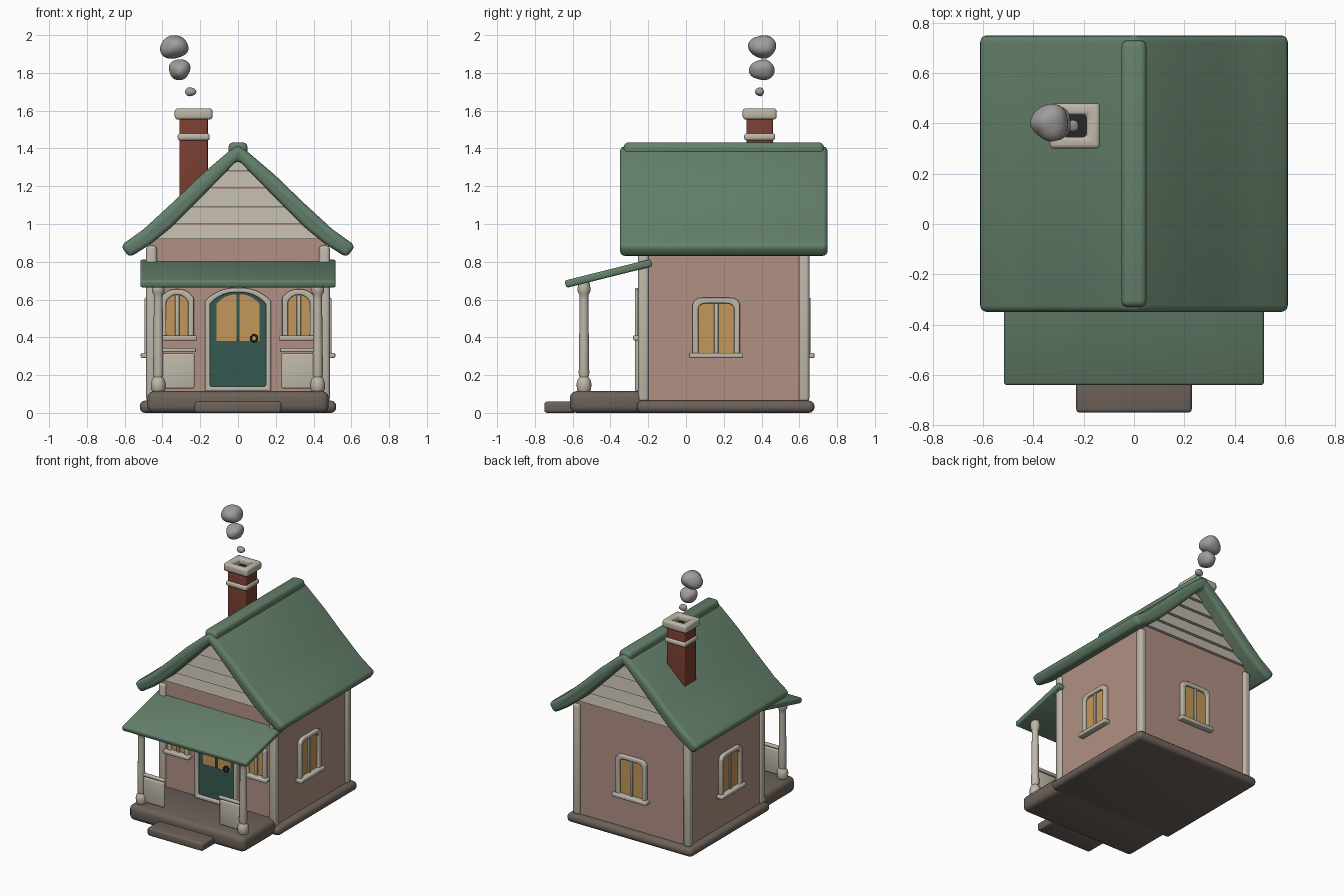
import bpy, bmesh, math
from mathutils import Matrix, Vector

if "Cube" in bpy.data.objects:
    bpy.data.objects.remove(bpy.data.objects["Cube"])

def material(name, r, g, b):
    m = bpy.data.materials.new(name)
    m.diffuse_color = (r, g, b, 1)
    m.use_nodes = True
    m.node_tree.nodes["Principled BSDF"].inputs["Base Color"].default_value = m.diffuse_color
    return m

GREEN = material("roof_green", .13, .22, .15)
PINK = material("wall_pink", .44, .28, .23)
CREAM = material("trim_cream", .52, .48, .40)
AMBER = material("glass_amber", .55, .31, .10)
TEAL = material("door_teal", .035, .10, .085)
STONE = material("stone", .15, .12, .10)
BRICK = material("brick", .19, .05, .03)
DARK = material("dark", .02, .02, .02)
SMOKE = material("smoke", .35, .34, .33)
I = Matrix.Identity(4)
T = lambda x, y, z: Matrix.Translation((x, y, z))
R = lambda deg, axis: Matrix.Rotation(math.radians(deg), 4, axis)

def finish(name, bm, mat, bevel=0, M=I, segs=3):
    bmesh.ops.recalc_face_normals(bm, faces=bm.faces)
    if bevel:
        edges = [e for e in bm.edges if e.calc_face_angle(0) > math.radians(32)]
        bmesh.ops.bevel(bm, geom=edges, offset=bevel, segments=segs, profile=.5,
                        affect='EDGES', clamp_overlap=True)
    bm.transform(M)
    me = bpy.data.meshes.new(name)
    bm.to_mesh(me)
    bm.free()
    ob = bpy.data.objects.new(name, me)
    bpy.context.collection.objects.link(ob)
    me.materials.append(mat)
    bpy.ops.object.select_all(action='DESELECT')
    ob.select_set(True)
    bpy.context.view_layer.objects.active = ob
    bpy.ops.object.shade_smooth_by_angle(angle=math.radians(35))
    return ob

def box(name, x0, x1, y0, y1, z0, z1, mat, bevel=.01, M=I, segs=3):
    bm = bmesh.new()
    size = Matrix.Diagonal((x1 - x0, y1 - y0, z1 - z0, 1))
    bmesh.ops.create_cube(bm, size=1, matrix=T((x0+x1)/2, (y0+y1)/2, (z0+z1)/2) @ size)
    return finish(name, bm, mat, bevel, M, segs)

def prism(name, pts, y0, y1, mat, bevel=0, M=I, lean=0):
    """Outline in XZ extruded along y; lean pushes the lower front edge out."""
    bm = bmesh.new()
    low = min(p[1] for p in pts)
    a = [bm.verts.new((x, y0 - (lean if z == low else 0), z)) for x, z in pts]
    b = [bm.verts.new((x, y1, z)) for x, z in pts]
    bm.faces.new(a)
    bm.faces.new(b[::-1])
    for i in range(len(pts)):
        j = (i + 1) % len(pts)
        bm.faces.new((a[i], b[i], b[j], a[j]))
    return finish(name, bm, mat, bevel, M)

def ring(name, outer, inner, y0, y1, mat, bevel=.006, M=I):
    """Frame between two outlines with equal point counts."""
    bm = bmesh.new()
    loops = [[bm.verts.new((x, y, z)) for x, z in pts]
             for pts, y in ((outer, y0), (outer, y1), (inner, y1), (inner, y0))]
    n = len(outer)
    for k in range(4):
        p, q = loops[k], loops[(k + 1) % 4]
        for i in range(n):
            j = (i + 1) % n
            bm.faces.new((p[i], p[j], q[j], q[i]))
    return finish(name, bm, mat, bevel, M)

def lathe(name, profile, mat, M=I, n=24):
    bm = bmesh.new()
    rows = [[bm.verts.new((r*math.cos(2*math.pi*i/n), r*math.sin(2*math.pi*i/n), z))
             for i in range(n)] for r, z in profile]
    for p, q in zip(rows, rows[1:]):
        for i in range(n):
            bm.faces.new((p[i], p[(i+1) % n], q[(i+1) % n], q[i]))
    bm.faces.new(rows[0])
    bm.faces.new(rows[-1])
    return finish(name, bm, mat, 0, M)

def arch(w, z0, z1, rise, power):
    top = [(w*(1 - i/8), z1 - rise*abs(1 - i/8)**power) for i in range(17)]
    return [(-w, z0), (w, z0)] + top

def rect(w, h):
    return [(-w, -h), (w, -h), (w, h), (-w, h)]

def window(name, M, w, z0, z1, rise, power):
    ring(name + "_frame", arch(w, z0, z1, rise, power),
         arch(w - .03, z0 + .015, z1 - .03, rise*.8, power), -.025, .01, CREAM, .007, M)
    prism(name + "_glass", arch(w - .025, z0 + .01, z1 - .025, rise*.8, power), -.006, .01, AMBER, 0, M)
    box(name + "_mullion", -.011, .011, -.017, 0, z0 + .01, z1 - .025, CREAM, .004, M)
    box(name + "_sill", -w - .018, w + .018, -.045, .01, z0 - .012, z0 + .016, CREAM, .008, M)

# Stone base, porch floor and step
box("house_base", -.52, .52, -.26, .68, 0, .065, STONE, .028)
box("porch_floor", -.48, .48, -.615, -.2, 0, .115, STONE, .035)
box("front_step", -.23, .23, -.75, -.58, 0, .06, STONE, .015)

# Walls with gable ends and corner posts
wall = [(-.47, .05), (.47, .05), (.47, .91), (.355, 1.01), (0, 1.365), (-.355, 1.01), (-.47, .91)]
prism("walls", wall, -.235, .635, PINK)
for x in (-.458, .458):
    for y in (-.225, .625):
        box("corner_post", x - .028, x + .028, y - .028, y + .028, .06, .885, CREAM, .017)

# Clapboards on both gables
def half(z):
    return .37 + (.98 - z)*1.3 if z < .98 else (1.34 - z)*.99 + .025
levels = [.92, 1.0, 1.09, 1.19, 1.28, 1.355]
BACK = T(0, .4, 0) @ R(180, 'Z')
for end, M in (("front", I), ("back", BACK)):
    for a, b in zip(levels, levels[1:]):
        t = b - .006
        prism(end + "_gable_board", [(-half(a), a), (half(a), a), (half(t), t), (-half(t), t)],
              -.243, -.22, CREAM, 0, M, lean=.014)

# Main roof, one curved thick sheet, with a ridge cap
outer = [(.06, 1.375), (.2, 1.255), (.35, 1.11), (.5, .972), (.622, .885)]
inner = [(.575, .822), (.46, .895), (.355, .98), (.2, 1.135)]
flip = lambda pts: [(-x, z) for x, z in reversed(pts)]
prism("main_roof", [(0, 1.42)] + outer + inner + [(0, 1.34)] + flip(inner) + flip(outer),
      -.35, .75, GREEN, .026)
box("ridge_cap", -.05, .05, -.33, .73, 1.36, 1.432, GREEN, .025)

# Porch roof
box("porch_roof", -.517, .517, -.235, .235, -.02, .02, GREEN, .012,
    T(0, -.41, .738) @ R(14, 'X'))

# Porch posts and railing panels
post = [(.03, .11), (.038, .125), (.039, .155), (.034, .175), (.024, .19), (.028, .21), (.026, .35),
        (.023, .6), (.024, .625), (.033, .64), (.034, .66), (.028, .7)]
for s in (-1, 1):
    lathe("porch_post", post, CREAM, T(.422*s, -.54, 0))
    box("railing_panel", -.088, .088, -.01, .01, .13, .315, CREAM, .008, T(.318*s, -.54, 0))
    box("railing_top", -.095, .095, -.013, .013, .322, .342, CREAM, .006, T(.318*s, -.54, 0))

# Windows
for s in (-1, 1):
    window("front_window", T(.322*s, -.235, 0), .088, .395, .655, .045, 2.5)
window("right_window", T(.47, .16, 0) @ R(90, 'Z'), .125, .302, .61, .03, 8)
window("left_window", T(-.47, .16, 0) @ R(-90, 'Z'), .125, .302, .61, .03, 8)
window("back_window", T(0, .635, 0) @ R(180, 'Z'), .125, .302, .61, .03, 8)

# Front door
D = T(0, -.235, 0)
ring("door_frame", arch(.175, .115, .662, .07, 2.5), arch(.147, .14, .638, .06, 2.5), -.035, .01, CREAM, .008, D)
prism("door", arch(.15, .12, .642, .06, 2.5), -.014, .01, TEAL, 0, D)
prism("door_glass", arch(.113, .38, .628, .05, 2.5), -.018, 0, AMBER, 0, D)
box("door_mullion", -.009, .009, -.026, 0, .38, .628, TEAL, .003, D)
circle = lambda r: [(r*math.cos(i*math.pi/10), r*math.sin(i*math.pi/10)) for i in range(20)]
ring("door_handle", circle(.022), circle(.012), -.035, -.012, DARK, .003, T(.085, -.235, .395))

# Chimney
C = T(-.235, .39, 0)
box("chimney", -.075, .075, -.07, .07, 1.03, 1.565, BRICK, .008, C)
box("chimney_band", -.085, .085, -.082, .082, 1.442, 1.48, CREAM, .014, C)
ring("chimney_cap", rect(.1, .09), rect(.047, .044), 1.553, 1.612, CREAM, .016, C @ R(90, 'X'))
box("flue", -.05, .05, -.047, .047, 1.56, 1.57, DARK, 0, C)

# Lumpy smoke puffs
for k, (x, y, z, rx, ry, rz) in enumerate([(-.25, .39, 1.7, .03, .023, .023),
                                           (-.307, .403, 1.818, .058, .066, .056),
                                           (-.335, .405, 1.936, .076, .072, .062)]):
    bm = bmesh.new()
    bmesh.ops.create_icosphere(bm, subdivisions=4, radius=1)
    for v in bm.verts:
        c = v.co.copy()
        v.co *= 1 + .07*math.sin(3*c.x + 2*k)*math.cos(2.6*c.z + k) + .04*math.sin(4*c.y - 2*c.x)
    finish("smoke_puff", bm, SMOKE, 0, T(x, y, z) @ Matrix.Diagonal((rx, ry, rz, 1)))
